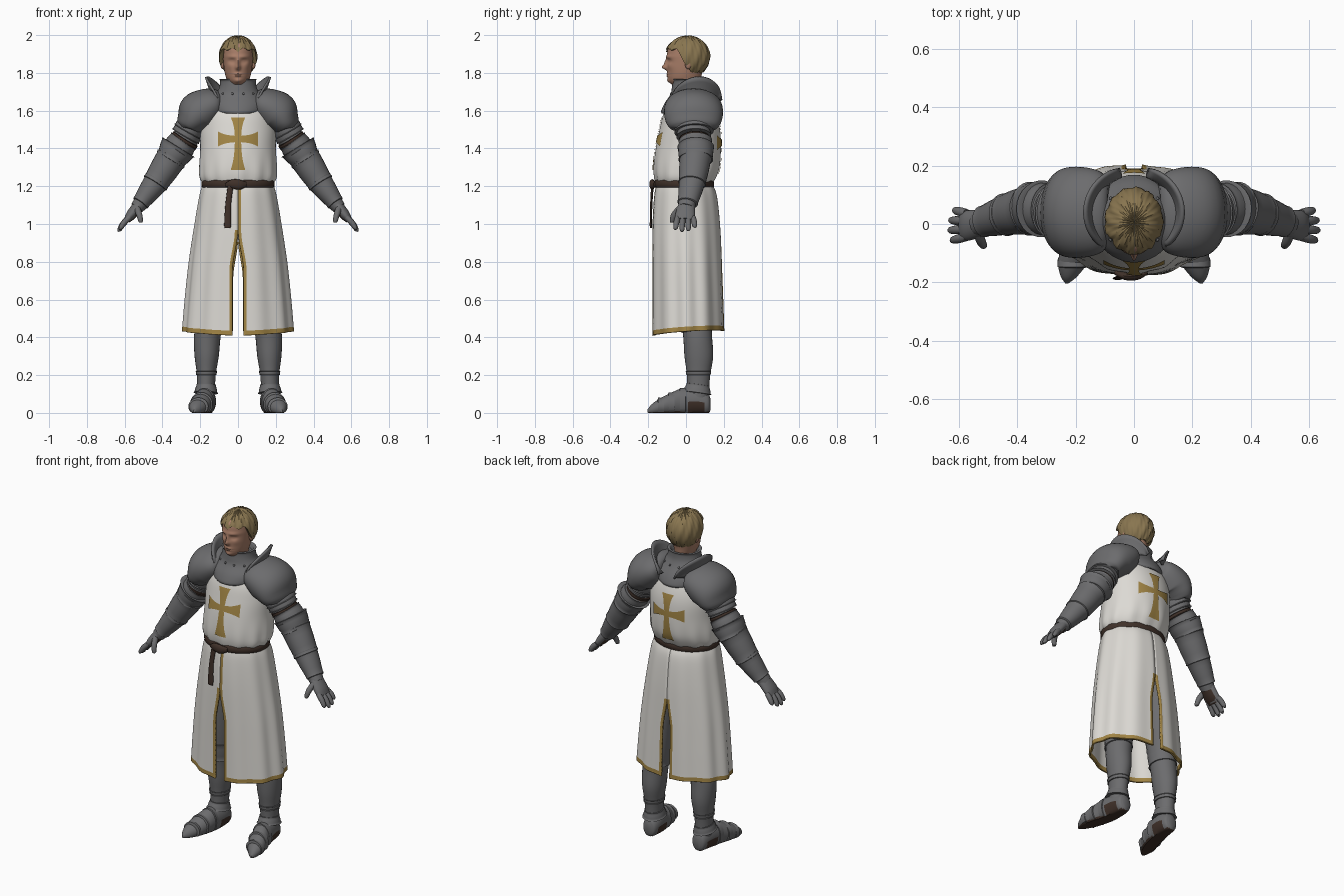
import bpy, bmesh
from math import sin, cos, pi, exp, acos
from mathutils import Vector, Matrix
from mathutils.bvhtree import BVHTree

cube = bpy.data.objects.get("Cube")
if cube:
    bpy.data.objects.remove(cube)
parts = []


def material(name, *rgb):
    m = bpy.data.materials.new(name)
    m.use_nodes = True
    m.diffuse_color = (*rgb, 1)
    bsdf = m.node_tree.nodes["Principled BSDF"]
    bsdf.inputs["Base Color"].default_value = (*rgb, 1)
    bsdf.inputs["Roughness"].default_value = 0.7
    return m


steel = material("steel", 0.15, 0.15, 0.155)
cloth = material("white cloth", 0.72, 0.70, 0.66)
gold = material("gold trim", 0.36, 0.235, 0.06)
leather = material("dark leather", 0.05, 0.03, 0.022)
skin = material("skin", 0.40, 0.21, 0.14)
hair_tone = material("blond hair", 0.25, 0.18, 0.08)


def smooth(t):
    t = min(max(t, 0), 1)
    return t * t * (3 - 2 * t)


def finish(name, bm, mats, mirror=False, rule=None, thick=0):
    bmesh.ops.recalc_face_normals(bm, faces=bm.faces)
    bm.normal_update()
    if rule:
        for f in bm.faces:
            f.material_index = int(rule(f.calc_center_median(), f.normal))
    me = bpy.data.meshes.new(name)
    bm.to_mesh(me)
    bm.free()
    ob = bpy.data.objects.new(name, me)
    bpy.context.collection.objects.link(ob)
    for m in mats:
        me.materials.append(m)
    if thick:
        s = ob.modifiers.new("thickness", "SOLIDIFY")
        s.thickness, s.offset = thick, 0
    if mirror:
        ob.modifiers.new("mirror", "MIRROR")
    parts.append(ob)
    return ob


def grid(rows, cols, func, wrap=False, cap=False):
    """Sheet or tube of quads from func(row, column)."""
    bm = bmesh.new()
    vs = [[bm.verts.new(func(i, j)) for j in range(cols)] for i in range(rows)]
    for i in range(rows - 1):
        for j in range(cols if wrap else cols - 1):
            k = (j + 1) % cols
            bm.faces.new((vs[i][j], vs[i][k], vs[i + 1][k], vs[i + 1][j]))
    if cap:
        bm.faces.new(vs[0][::-1])
        bm.faces.new(vs[-1])
    return bm


def spline(pts, steps):
    pts = [Vector(p) for p in pts]
    ext = [2 * pts[0] - pts[1]] + pts + [2 * pts[-1] - pts[-2]]
    out = []
    for a, b, c, d in zip(ext, ext[1:], ext[2:], ext[3:]):
        for k in range(steps):
            t = k / steps
            out.append(b + (c - a) * t / 2 + (2 * a - 5 * b + 4 * c - d) * t * t / 2
                       + (3 * b - a - 3 * c + d) * t ** 3 / 2)
    return out + [pts[-1]]


def loft(name, stations, mats, seg=28, steps=4, axis=None, ref=(0, 1, 0),
         fn=None, cap=True, **kw):
    """Tube through stations of x, y, z and two radii."""
    s = spline(stations, steps)
    cen = [Vector(p[:3]) for p in s]

    def point(i, j):
        t = Vector(axis) if axis else cen[min(i + 1, len(s) - 1)] - cen[max(i - 1, 0)]
        u = Vector(ref).cross(t).normalized()
        v = t.normalized().cross(u)
        a = 2 * pi * j / seg
        p = cen[i] + u * s[i][3] * cos(a) + v * s[i][4] * sin(a)
        return fn(p, a) if fn else p
    return finish(name, grid(len(s), seg, point, True, cap), mats, **kw)


def body(name, rows, mats, **kw):
    """Upright loft from rows of height, half width, front and back."""
    st = [(0, (f + b) / 2, z, w, (b - f) / 2) for z, w, f, b in rows]
    return loft(name, st, mats, axis=(0, 0, 1), **kw)


def ball(name, loc, size, mats, **kw):
    bm = bmesh.new()
    mat = Matrix.Translation(loc) @ Matrix.Diagonal((*size, 1))
    bmesh.ops.create_uvsphere(bm, u_segments=16, v_segments=10, radius=1, matrix=mat)
    return finish(name, bm, mats, **kw)


# Tunic top with gathers above the belt
def gather(p, a):
    k = 1 + 0.02 * cos(13 * a + 1) * smooth((1.42 - p.z) / 0.2)
    return Vector((p.x * k, p.y * k, p.z))


torso = body("tunic_top", [(1.2, .17, -.15, .13), (1.24, .2, -.165, .155), (1.3, .205, -.17, .178),
             (1.4, .2, -.16, .185), (1.5, .2, -.14, .18), (1.58, .185, -.12, .16),
             (1.64, .14, -.09, .13), (1.68, .08, -.05, .09)], [cloth], seg=72, steps=6, fn=gather)
tree = BVHTree.FromPolygons([v.co for v in torso.data.vertices],
                            [p.vertices for p in torso.data.polygons])


# Flared cross on chest and back, laid over the cloth
def cross(name, zc, face):
    bm = bmesh.new()
    for n, length in enumerate((.105, .115, .105, .165)):
        ca, sa = cos(n * pi / 2), sin(n * pi / 2)

        def point(i, j):
            t = i / 12
            w = (j / 2 - 1) * min(.017 + .022 * t ** 2.5, t * length + .0005)
            d = t * length
            x, z = d * ca - w * sa, zc + d * sa + w * ca
            hit = tree.ray_cast(Vector((x, face, z)), Vector((0, -face, 0)))[0]
            return hit + Vector((0, face * .005, 0))
        arm = grid(13, 5, point)
        tmp = bpy.data.meshes.new("arm")
        arm.to_mesh(tmp)
        arm.free()
        bm.from_mesh(tmp)
        bpy.data.meshes.remove(tmp)
    finish(name, bm, [gold])


cross("chest_cross", 1.45, -1)
cross("back_cross", 1.43, 1)

# Split skirt, one panel per side, with gold hem and slit edges
profile = spline([(1.215, .178, -.15, .132), (1.15, .197, -.163, .158), (1.0, .222, -.172, .175),
                  (.8, .25, -.174, .185), (.6, .27, -.174, .193), (.445, .283, -.174, .198),
                  (.42, .285, -.175, .2)], 6)
for side, label in ((1, "left"), (-1, "right")):
    def panel(i, j, n=58):
        z, w, f, b = profile[i]
        gap = .03 * smooth((.97 - z) / .22)
        back = .027 * smooth((.92 - z) / .22)
        a0, a1 = -pi / 2 + gap / w, pi / 2 - back / w
        e = .016 / w
        a = a0 if j == 0 else a1 if j == n - 1 else a0 + e + (a1 - a0 - 2 * e) * (j - 1) / (n - 3)
        fold = 1 + (.012 + .014 * smooth((1.2 - z) / .6)) * cos(11 * a + .6 * side) * cos(a) ** .3 \
            if 0 < j < n - 1 else 1
        drop = smooth((1.1 - z) / .7)
        return Vector((side * w * cos(a) * fold, (f + b) / 2 + (b - f) / 2 * sin(a) * fold,
                       z + drop * (.012 * sin(a) + .012 * cos(a))))
    bm = grid(len(profile), 58, panel)
    bm.faces.ensure_lookup_table()
    for k, f in enumerate(bm.faces):
        row, col = divmod(k, 57)
        z = profile[row][0]
        f.material_index = int(row >= len(profile) - 7 or col == 0 and (z < .98 or side > 0)
                               or col == 56 and z < .93)
    finish(label + "_skirt_panel", bm, [cloth, gold], thick=.01)

# Belt, knot and hanging strap
body("belt", [(1.192, .183, -.158, .14), (1.197, .192, -.167, .148), (1.228, .192, -.167, .148),
              (1.233, .183, -.158, .14)], [leather], seg=48, steps=2)
loft("belt_knot", [(-.065, -.165, 1.205, .01, .008), (-.03, -.178, 1.212, .024, .014),
                   (.01, -.178, 1.208, .026, .014), (.045, -.165, 1.21, .012, .008)], [leather], seg=14)
loft("belt_strap", [(-.04, -.178, 1.2, .015, .007), (-.052, -.184, 1.1, .015, .006),
                    (-.055, -.186, 1.0, .018, .006), (-.055, -.186, .978, .015, .005)], [leather], seg=12)


# Head with sculpted face
def sculpt(p, a):
    if p.y < -.02:
        def bump(x, z, sx, sz):
            return exp(-((abs(p.x) - x) / sx) ** 2 - ((p.z - z) / sz) ** 2)
        p.y += (.010 * bump(.032, 1.862, .017, .012) - .024 * bump(0, 1.829, .012, .013)
                - .014 * bump(0, 1.852, .009, .022) - .006 * bump(.03, 1.885, .03, .010)
                - .007 * bump(0, 1.793, .022, .006) - .006 * bump(0, 1.784, .018, .005)
                + .005 * bump(0, 1.789, .025, .003) - .008 * bump(0, 1.757, .02, .012)
                - .004 * bump(.045, 1.835, .018, .018) - .004 * bump(.032, 1.862, .01, .006))
    return p


body("head", [(1.66, .06, -.045, .08), (1.72, .058, -.05, .08), (1.742, .05, -.078, .08),
              (1.765, .06, -.094, .08), (1.8, .07, -.098, .085), (1.85, .077, -.1, .1),
              (1.9, .08, -.1, .105), (1.945, .074, -.09, .095), (1.975, .045, -.05, .06)],
     [skin], seg=96, steps=10, fn=sculpt)
ball("ears", (.082, .012, 1.848), (.011, .018, .028), [skin], mirror=True)


# Swept hair with a centre parting
def lock(i, j):
    a = 2 * pi * j / 96
    edge = 1.80 + .125 * smooth((-sin(a) + .3) / .9) + .006 * sin(9 * a)
    phi = .03 + (acos((edge - 1.885) / .113) - .03) * min(i / 18, 1)
    k = 1 + .022 * sin(13 * a + 5 * phi) * sin(phi) + .012 * sin(29 * a - 3 * phi)
    k *= .86 if i == 19 else 1
    x = .1 * sin(phi) * cos(a) * k
    part = .008 * exp(-(x / .008) ** 2) * smooth(-sin(a) + .8)
    return Vector((x, .007 + .119 * sin(phi) * sin(a) * k, 1.885 + .113 * cos(phi) * (k if i < 19 else 1) - part))


finish("hair", grid(20, 96, lock, True, True), [hair_tone])

# Gorget with rivets and raised neck guards
body("gorget", [(1.585, .125, -.13, .165), (1.6, .145, -.131, .168), (1.64, .15, -.113, .15),
                (1.685, .12, -.083, .118), (1.72, .1, -.075, .1), (1.755, .094, -.072, .096),
                (1.765, .099, -.077, .1), (1.766, .085, -.065, .088), (1.74, .07, -.055, .08)],
     [steel], seg=48)
for k in range(12):
    a = 2 * pi * k / 12 + .26
    ball("gorget_rivet", (.114 * cos(a), .017 + .1 * sin(a), 1.69), (.006,) * 3, [steel])


def guard(i, j):
    u, t = i / 24, j / 5
    a = -.85 + 2.1 * u
    r = .92 + .22 * t ** 1.3
    return Vector((.148 * r * cos(a), .04 + .14 * r * sin(a), 1.655 + .125 * t * sin(pi * u) ** .6))


finish("neck_guards", grid(25, 6, guard), [steel], mirror=True, thick=.012)

# Shoulder plates
loft("pauldrons", [(.085, .04, 1.645, .05, .1), (.11, .04, 1.64, .08, .135), (.155, .04, 1.62, .102, .152),
                   (.21, .04, 1.585, .113, .156), (.243, .04, 1.54, .085, .146),
                   (.258, .04, 1.51, .068, .125), (.26, .04, 1.505, .05, .1)],
     [steel], seg=40, mirror=True)


# Overlapping arm and leg plates
def plate(name, a, b, r0, r1, mat=steel):
    """Flared plate with rolled rims, running from a to b."""
    a, b = Vector(a), Vector(b)
    st = []
    for t, k in ((0, .88), (0.02, 1.04), (.12, 1), (.5, 1.02), (.88, 1), (.98, 1.05), (1, .88)):
        c = a.lerp(b, t)
        st.append((*c, (r0[0] + (r1[0] - r0[0]) * t) * k, (r0[1] + (r1[1] - r0[1]) * t) * k))
    loft(name, st, [mat], seg=26, steps=2, mirror=True)


loft("arms", [(.2, .04, 1.6, .07, .08), (.265, .045, 1.47, .068, .075), (.33, .05, 1.385, .072, .078),
              (.41, .04, 1.26, .068, .07), (.47, .02, 1.17, .052, .058), (.535, 0, 1.085, .036, .042)],
     [steel], mirror=True)
for k in range(2):
    plate("upper_arm_lame", (.245 + .012 * k, .04, 1.525 - .025 * k), (.266 + .012 * k, .042, 1.488 - .025 * k),
          (.074, .096 - .01 * k), (.08, .1 - .012 * k))
plate("arm_strap", (.277, .045, 1.452), (.287, .046, 1.436), (.074, .08), (.074, .08), leather)
plate("elbow_upper_plate", (.288, .05, 1.44), (.322, .052, 1.392), (.076, .086), (.082, .09))
plate("elbow_cup", (.316, .052, 1.408), (.358, .052, 1.34), (.098, .094), (.076, .088))
plate("forearm_plate", (.352, .05, 1.35), (.44, .032, 1.213), (.082, .084), (.067, .07))
plate("gauntlet_cuff", (.43, .034, 1.228), (.518, .008, 1.108), (.068, .07), (.044, .052))

# Gauntlet hands with leather palms
loft("hands", [(.512, .005, 1.115, .03, .04), (.54, 0, 1.08, .03, .048), (.568, -.005, 1.045, .027, .052),
               (.588, -.007, 1.02, .018, .048)], [steel, leather], mirror=True,
     rule=lambda c, n: n.x < -.55 and abs(c.y) < .04)
for k, reach in enumerate((.9, 1.05, 1, .75)):
    y = -.044 + .027 * k
    path = [(.575, y, 1.035), (.575 + .03 * reach, y * 1.15, 1.035 - .03 * reach),
            (.575 + .05 * reach, y * 1.25, 1.035 - .062 * reach), (.575 + .05 * reach, y * 1.25, 1.035 - .072 * reach)]
    loft("finger", [(*p, r, r) for p, r in zip(path, (.015, .0155, .012, .005))], [steel], seg=12, mirror=True)
loft("thumbs", [(.535, -.03, 1.085, .017, .017), (.523, -.062, 1.05, .016, .016),
                (.515, -.074, 1.015, .012, .012), (.514, -.075, 1.007, .005, .005)], [steel], seg=12, mirror=True)

# Legs
loft("legs", [(.1, .03, 1.1, .07, .09), (.12, .035, .9, .078, .09), (.135, .045, .65, .07, .085),
              (.15, .055, .5, .07, .08), (.163, .062, .4, .07, .076), (.166, .068, .3, .064, .076),
              (.168, .066, .2, .05, .062), (.17, .063, .08, .046, .056)], [steel], mirror=True)
plate("knee_plate", (.153, .05, .54), (.16, .058, .43), (.075, .084), (.073, .08))
plate("greave_strap", (.168, .066, .222), (.168, .066, .2), (.056, .067), (.053, .064))
plate("ankle_cuff", (.168, .064, .15), (.17, .058, .105), (.05, .06), (.062, .074))

# Pointed shoes with leather soles and side patches
foot = [(.166, .13, .045, .02, .03), (.166, .115, .05, .042, .055), (.168, .06, .06, .052, .072),
        (.178, -.02, .056, .054, .074), (.194, -.08, .046, .057, .06), (.21, -.135, .034, .05, .044),
        (.223, -.18, .02, .028, .027), (.23, -.204, .01, .005, .008)]
loft("shoes", foot, [steel, leather], axis=(0, -1, 0), ref=(0, 0, 1), steps=5, mirror=True,
     fn=lambda p, a: Vector((p.x, p.y, max(p.z, 0))),
     rule=lambda c, n: n.z < -.6 or (.01 < c.y < .1 and c.z < .06))
for x, y, z, w, h in foot[3:6]:
    loft("shoe_lame", [(x, y + d, z, w + r, h + r) for d, r in ((.02, -.01), (.018, .001), (-.012, .003), (-.016, -.01))],
         [steel], axis=(0, -1, 0), ref=(0, 0, 1), steps=1, mirror=True,
         fn=lambda p, a: Vector((p.x, p.y, max(p.z, .004))))

# Smooth shading with crisp plate edges
bpy.ops.object.select_all(action="DESELECT")
for ob in parts:
    ob.select_set(True)
bpy.context.view_layer.objects.active = torso
bpy.ops.object.shade_smooth_by_angle(angle=.7)
